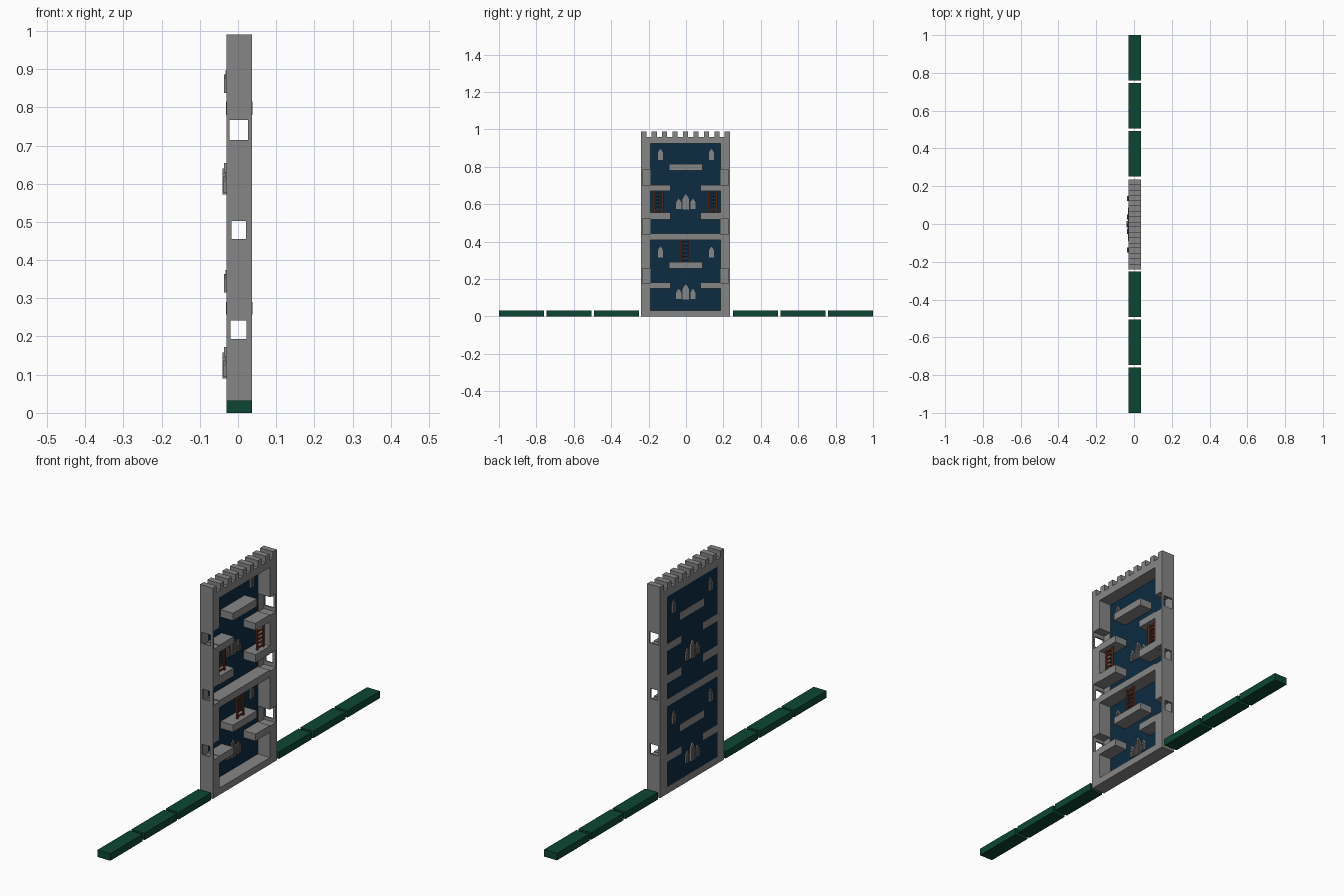
import bpy, bmesh
from mathutils import Matrix

if "Cube" in bpy.data.objects:
    bpy.data.objects.remove(bpy.data.objects["Cube"])


def material(name, rgb):
    m = bpy.data.materials.new(name)
    m.diffuse_color = (*rgb, 1)
    m.use_nodes = True
    m.node_tree.nodes["Principled BSDF"].inputs["Base Color"].default_value = m.diffuse_color
    return m


STONE = material("stone_grey", (0.24, 0.24, 0.24))
BLUE = material("deep_blue", (0.0035, 0.025, 0.052))
GREEN = material("dark_green", (0.0037, 0.062, 0.034))
BROWN = material("ladder_brown", (0.15, 0.035, 0.015))

X0, X1 = -0.03, 0.037       # tower depth
Y0, Y1 = -0.24, 0.235       # tower width
I0, I1 = -0.19, 0.185       # inside of the side walls


def add_box(bm, x, y, z):
    size = Matrix.Diagonal((x[1] - x[0], y[1] - y[0], z[1] - z[0], 1))
    mid = Matrix.Translation((sum(x) / 2, sum(y) / 2, sum(z) / 2))
    bmesh.ops.create_cube(bm, size=1, matrix=mid @ size)


def finish(bm, name, mat):
    mesh = bpy.data.meshes.new(name)
    bmesh.ops.recalc_face_normals(bm, faces=bm.faces[:])
    bm.to_mesh(mesh)
    bm.free()
    ob = bpy.data.objects.new(name, mesh)
    bpy.context.collection.objects.link(ob)
    mesh.materials.append(mat)
    return ob


def boxes(name, items, mat=STONE):
    bm = bmesh.new()
    for it in items:
        add_box(bm, *it)
    return finish(bm, name, mat)


def cut(ob, cutter):
    cutter.hide_render = True
    cutter.hide_set(True)
    mod = ob.modifiers.new("openings", "BOOLEAN")
    mod.operation = "DIFFERENCE"
    mod.solver = "EXACT"
    mod.object = cutter


# Side walls: niches open to the room and the front, leaving a thin outer skin
# that is pierced by square windows
niche_z = [(0.70, 0.785), (0.438, 0.52), (0.18, 0.257)]
niches = boxes("niche_cutter", [((-0.024, 0.1), (-0.232, 0.227), z) for z in niche_z])
holes = boxes("opening_cutter", [
    ((-0.022, 0.026), (-0.3, 0.3), (0.715, 0.767)),
    ((-0.017, 0.021), (-0.3, 0.3), (0.455, 0.502)),
    ((-0.020, 0.022), (-0.3, 0.3), (0.194, 0.242))])
for side, wall_y in (("left", (Y0, I0)), ("right", (I1, Y1))):
    wall = boxes(side + "_wall", [((X0, X1), wall_y, (0, 0.96))])
    cut(wall, niches)
    cut(wall, holes)

# Ground floor, middle floor and roof slab
for name, z in (("ground_floor", (0, 0.032)), ("middle_floor", (0.41, 0.443)),
                ("roof_slab", (0.925, 0.96))):
    boxes(name, [((X0, X1), (I0, I1), z)])

# Battlements
step = (Y1 - Y0) / 17
boxes("battlements", [((X0, X1), (Y0 + 2 * i * step, Y0 + (2 * i + 1) * step), (0.96, 0.99))
                      for i in range(9)])

# Back panel
boxes("back_panel", [((-0.0295, -0.0265), (I0, I1), (0.032, 0.925))], BLUE)

# Ledges: pairs on the side walls, and free ones in the middle
for i, z in enumerate([(0.15, 0.183), (0.518, 0.556), (0.67, 0.703)]):
    boxes(f"side_ledges_{i + 1}", [((X0, X1), (I0, -0.083), z), ((X0, X1), (0.078, I1), z)])
for i, z in enumerate([(0.257, 0.29), (0.78, 0.815)]):
    boxes(f"middle_ledge_{i + 1}", [((X0 - 0.001, X1 + 0.001), (-0.091, 0.088), z)])


# Ladders
def ladder(name, yc, z0, z1, rungs=6):
    x, half, rail = (0.012, 0.02), 0.026, 0.008
    parts = [(x, (yc - half, yc - half + rail), (z0, z1)),
             (x, (yc + half - rail, yc + half), (z0, z1))]
    for i in range(rungs):
        z = z0 + (i + 0.5) * (z1 - z0) / rungs
        parts.append(((0.013, 0.019), (yc - half + rail, yc + half - rail),
                      (z - 0.003, z + 0.003)))
    boxes(name, parts, BROWN)


ladder("left_ladder", -0.146, 0.556, 0.67)
ladder("right_ladder", 0.143, 0.556, 0.67)
ladder("middle_ladder", -0.005, 0.29, 0.41)


# Pointed windows: arched slab with raised glazing bars on both faces
def window(name, yc, z0, z1, w, x0, x1, cols, rows):
    bm = bmesh.new()
    h, spring = w / 2, z1 - w * 0.8
    prof = [(-h, z0), (h, z0), (h, spring), (h * 0.62, spring + w * 0.42), (0, z1),
            (-h * 0.62, spring + w * 0.42), (-h, spring)]
    face = bm.faces.new([bm.verts.new((x0 + 0.004, yc + y, z)) for y, z in prof])
    ext = bmesh.ops.extrude_face_region(bm, geom=[face])["geom"]
    bmesh.ops.translate(bm, vec=(x1 - x0 - 0.008, 0, 0),
                        verts=[v for v in ext if isinstance(v, bmesh.types.BMVert)])
    t = 0.0015
    for i in range(cols + 1):
        y = yc - h + t + i * (w - 2 * t) / cols
        top = spring if i in (0, cols) else spring + w * 0.4
        add_box(bm, (x0, x1), (y - t, y + t), (z0, top))
    for i in range(rows + 1):
        z = z0 + t + i * (spring - z0 - 2 * t) / rows
        add_box(bm, (x0 + 0.0005, x1 - 0.0005), (yc - h, yc + h), (z - t, z + t))
    finish(bm, name, STONE)


for level, base in (("lower", 0.09), ("upper", 0.572)):
    window(level + "_centre_window", -0.001, base, base + 0.082, 0.034, -0.04, -0.019, 3, 4)
    for side, y in (("left", -0.039), ("right", 0.037)):
        window(f"{level}_{side}_flank_window", y, base + 0.004, base + 0.058, 0.028,
               -0.038, -0.019, 2, 2)
for level, base in (("lower", 0.315), ("upper", 0.837)):
    for side, y in (("left", -0.137), ("right", 0.136)):
        window(f"{level}_{side}_small_window", y, base, base + 0.059, 0.026,
               -0.037, -0.019, 2, 2)

# Ground blocks running out to both sides
for i in range(3):
    for side, start in (("left", -1.0), ("right", 0.252)):
        y = start + i * 0.254
        boxes(f"{side}_ground_block_{i + 1}", [((X0, X1), (y, y + 0.24), (0, 0.033))], GREEN)
